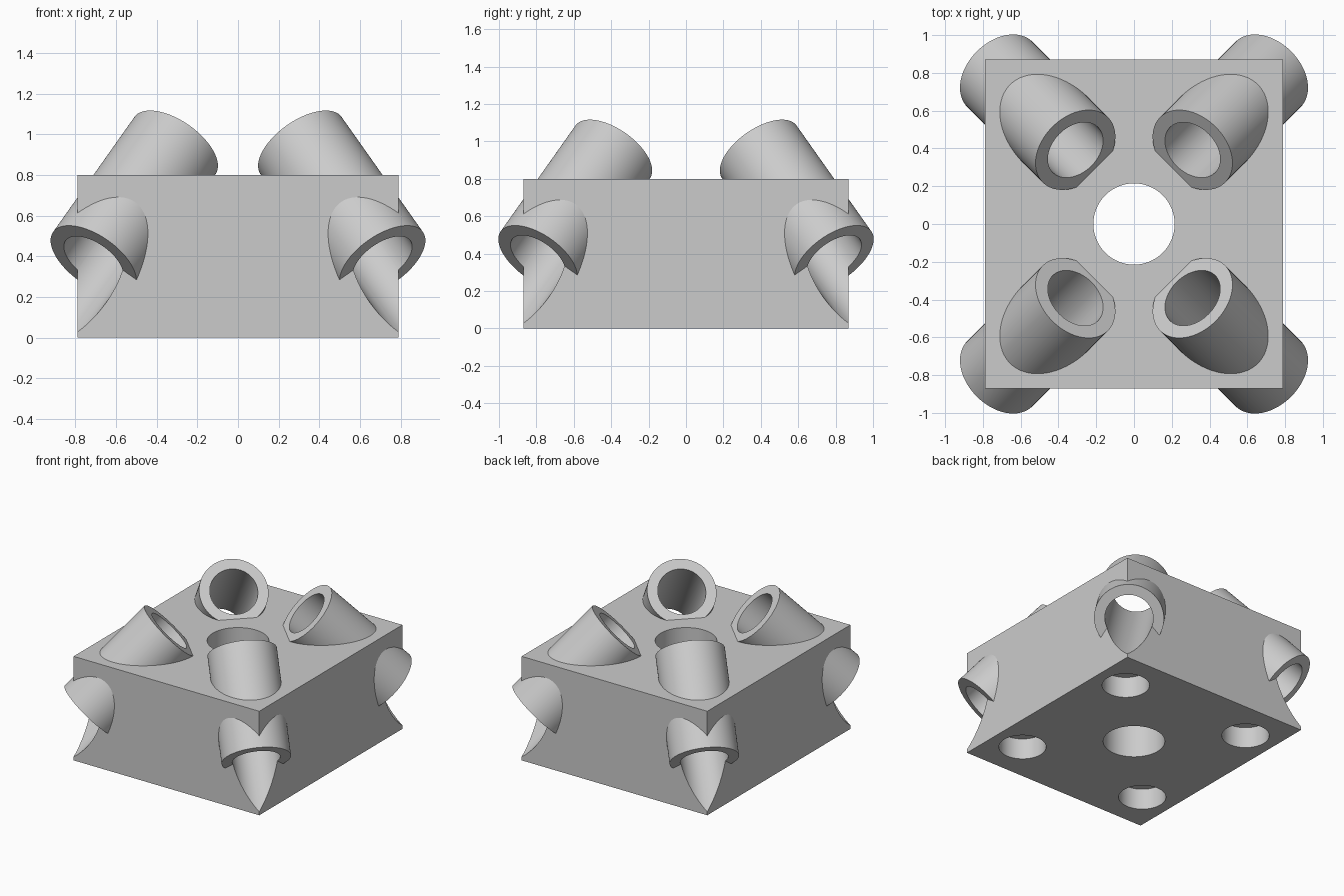
import bpy
from math import radians
from mathutils import Vector

old = bpy.data.objects.get("Cube")
if old:
    bpy.data.objects.remove(old, do_unlink=True)

HALF_X, HALF_Y, HEIGHT = 0.79, 0.87, 0.80
TUBE_R, BORE_R = 0.244, 0.169
CORNERS = [(sx, sy) for sx in (1, -1) for sy in (1, -1)]

grey = bpy.data.materials.new("plain grey")
grey.use_nodes = True
grey.diffuse_color = (0.6, 0.6, 0.6, 1)
grey.node_tree.nodes["Principled BSDF"].inputs["Base Color"].default_value = (0.6, 0.6, 0.6, 1)


def rod(name, start, end, radius):
    """Cylinder between two points."""
    start, end = Vector(start), Vector(end)
    axis = end - start
    bpy.ops.mesh.primitive_cylinder_add(
        vertices=96, radius=radius, depth=axis.length, location=(start + end) / 2,
        rotation=axis.to_track_quat('Z', 'Y').to_euler())
    obj = bpy.context.object
    obj.name = name
    return obj


def combine(target, tool, operation):
    """Apply a boolean and discard the tool."""
    mod = target.modifiers.new(operation.lower(), 'BOOLEAN')
    mod.operation = operation
    mod.solver = 'EXACT'
    mod.object = tool
    bpy.ops.object.select_all(action='DESELECT')
    bpy.context.view_layer.objects.active = target
    target.select_set(True)
    bpy.ops.object.modifier_apply(modifier=mod.name)
    bpy.data.objects.remove(tool, do_unlink=True)


# Rectangular block
bpy.ops.mesh.primitive_cube_add(size=1, location=(0, 0, HEIGHT / 2))
block = bpy.context.object
block.name = "block_with_corner_tubes"
block.scale = (2 * HALF_X, 2 * HALF_Y, HEIGHT)
bpy.ops.object.transform_apply(location=True, rotation=False, scale=True)

# Slanted tubes, each running down and out through a corner edge
middle = Vector((0.51, 0.592, 0.661))
slope = Vector((1, 1, -2 ** 0.5)) / 2
for sx, sy in CORNERS:
    flip = Vector((sx, sy, 1))
    ends = [(middle + slope * t) * flip for t in (-0.4, 0.4)]
    combine(block, rod("tube", *ends, TUBE_R), 'UNION')

# Bores through the tubes, continuing as grooves in the corners
for sx, sy in CORNERS:
    flip = Vector((sx, sy, 1))
    ends = [(middle + slope * t) * flip for t in (-0.6, 1.2)]
    combine(block, rod("bore", *ends, BORE_R), 'DIFFERENCE')

# Vertical hole through the centre
combine(block, rod("centre_hole", (0, 0, -0.2), (0, 0, 1), 0.215), 'DIFFERENCE')

# Shallow round pockets in the underside
for sx, sy in CORNERS:
    x, y = sx * 0.545, sy * 0.56
    combine(block, rod("pocket", (x, y, -0.1), (x, y, 0.16), 0.165), 'DIFFERENCE')

block.data.materials.clear()
block.data.materials.append(grey)
for face in block.data.polygons:
    face.material_index = 0
bpy.ops.object.shade_smooth_by_angle(angle=radians(25))
